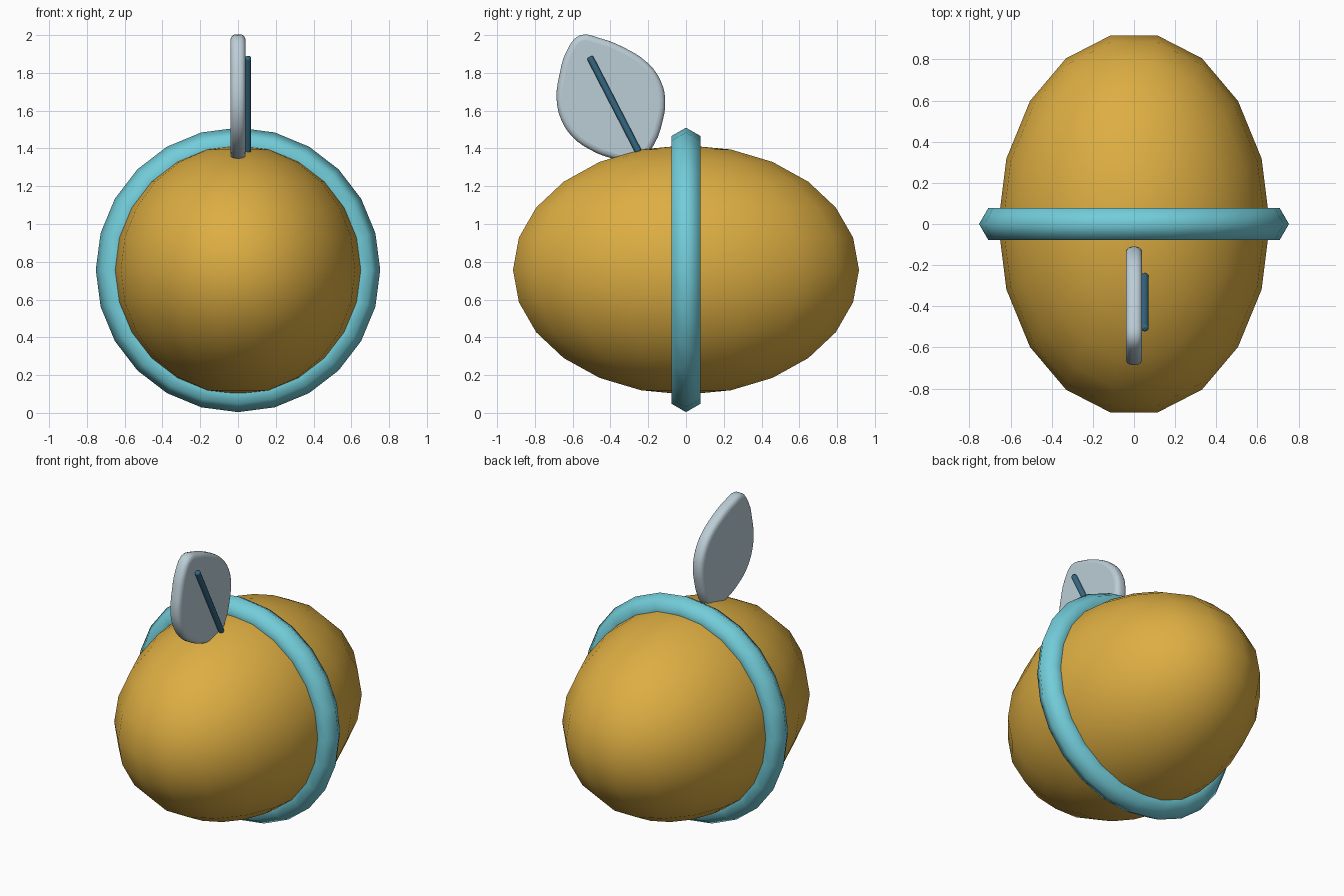
import bpy
from math import radians
from mathutils import Vector

if "Cube" in bpy.data.objects:
    bpy.data.objects.remove(bpy.data.objects["Cube"], do_unlink=True)

CENTRE = Vector((0, 0, 0.757))


def material(name, rgb):
    m = bpy.data.materials.new(name)
    m.use_nodes = True
    m.diffuse_color = (*rgb, 1)
    m.node_tree.nodes["Principled BSDF"].inputs["Base Color"].default_value = (*rgb, 1)
    return m


gold = material("golden yellow", (0.72, 0.42, 0.055))
aqua = material("aqua", (0.17, 0.61, 0.70))
silver = material("pale blue grey", (0.50, 0.61, 0.67))
navy = material("deep blue", (0.035, 0.14, 0.23))


def finish(name, mat, angle):
    ob = bpy.context.object
    ob.name = name
    ob.data.materials.clear()
    ob.data.materials.append(mat)
    bpy.ops.object.shade_smooth_by_angle(angle=radians(angle))
    return ob


# Egg-shaped body, lying along y
bpy.ops.mesh.primitive_uv_sphere_add(segments=18, ring_count=12, radius=1,
                                     location=CENTRE, rotation=(0, 0, radians(90)))
bpy.context.object.scale = (0.93, 0.66, 0.66)
bpy.ops.object.transform_apply(location=False, rotation=True, scale=True)
finish("body", gold, 60)

# Hoop around the middle
bpy.ops.mesh.primitive_torus_add(major_segments=24, minor_segments=6,
                                 major_radius=0.663, minor_radius=0.09,
                                 location=CENTRE, rotation=(radians(90), 0, 0))
finish("hoop", aqua, 70)

# Upright leaf: a filled outline in (y, z) with rounded rims
outline = [(-0.56, 2.0), (-0.63, 1.92), (-0.67, 1.79), (-0.685, 1.66),
           (-0.66, 1.55), (-0.60, 1.46), (-0.51, 1.395), (-0.40, 1.35),
           (-0.25, 1.33), (-0.17, 1.42), (-0.125, 1.54), (-0.11, 1.66),
           (-0.135, 1.76), (-0.20, 1.85), (-0.33, 1.935), (-0.46, 1.985)]
curve = bpy.data.curves.new("leaf", "CURVE")
curve.dimensions = "2D"
curve.fill_mode = "BOTH"
curve.extrude = 0.01
curve.bevel_depth = 0.03
curve.bevel_resolution = 3
curve.offset = -0.03
curve.resolution_u = 3
spline = curve.splines.new("BEZIER")
spline.bezier_points.add(len(outline) - 1)
for point, (y, z) in zip(spline.bezier_points, outline):
    point.co = (y, z, 0)
    point.handle_left_type = point.handle_right_type = "AUTO"
spline.use_cyclic_u = True
leaf = bpy.data.objects.new("leaf", curve)
leaf.rotation_euler = (radians(90), 0, radians(90))
bpy.context.collection.objects.link(leaf)
bpy.ops.object.select_all(action="DESELECT")
leaf.select_set(True)
bpy.context.view_layer.objects.active = leaf
bpy.ops.object.convert(target="MESH")
finish("leaf", silver, 50)

# Raised midrib on the left face of the leaf
start, end = Vector((0.053, -0.25, 1.38)), Vector((0.053, -0.51, 1.885))
along = end - start
bpy.ops.mesh.primitive_cylinder_add(vertices=10, radius=0.018, depth=along.length,
                                    location=(start + end) / 2,
                                    rotation=along.to_track_quat("Z", "Y").to_euler())
rib = finish("leaf_midrib", navy, 50)
bevel = rib.modifiers.new("round ends", "BEVEL")
bevel.width = 0.009
bevel.segments = 2
bevel.limit_method = "ANGLE"
bevel.angle_limit = radians(60)
